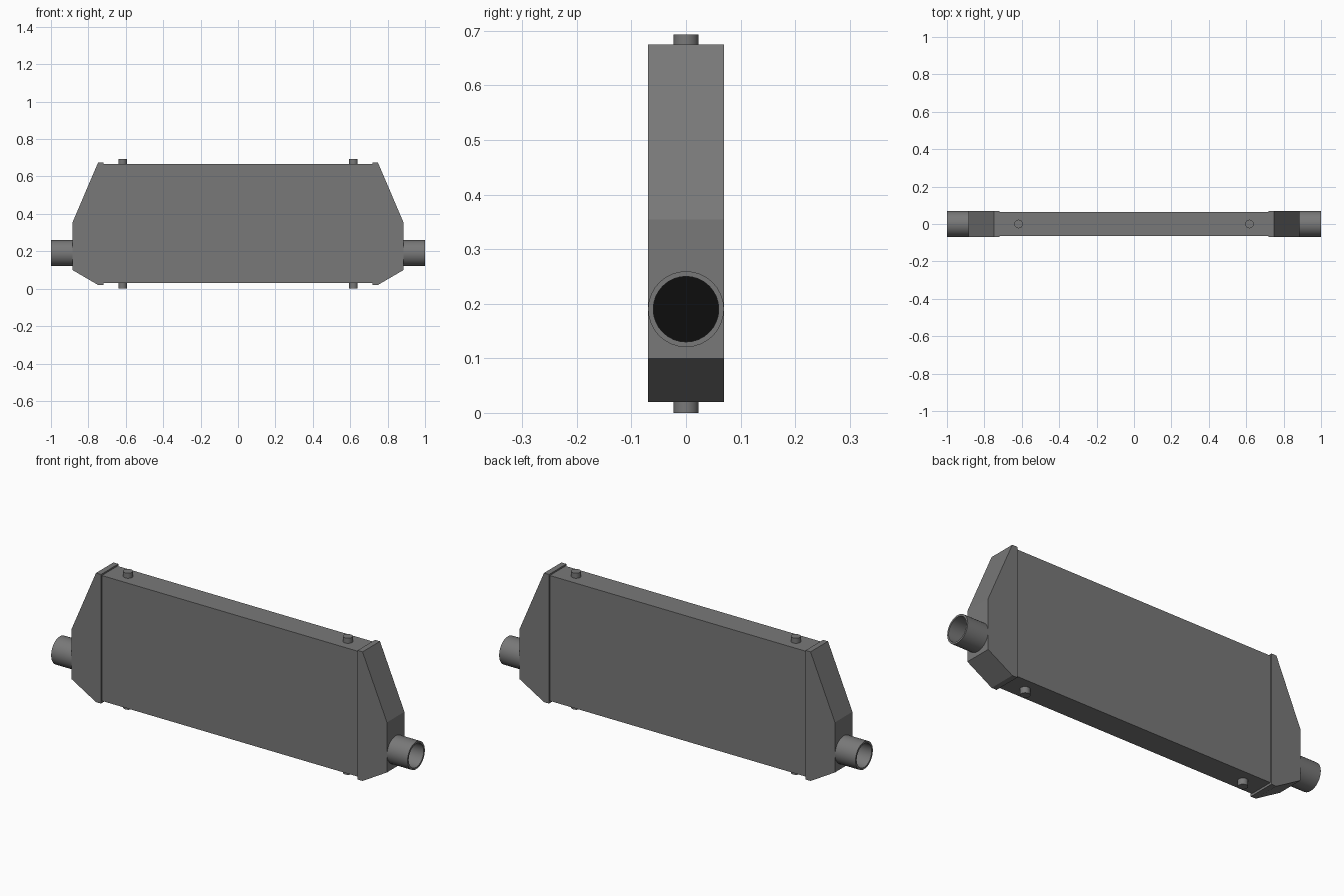
import bpy, bmesh, math

if "Cube" in bpy.data.objects:
    bpy.data.objects.remove(bpy.data.objects["Cube"])


def material(name, value):
    m = bpy.data.materials.new(name)
    m.diffuse_color = (value, value, value, 1)
    m.use_nodes = True
    m.node_tree.nodes["Principled BSDF"].inputs["Base Color"].default_value = m.diffuse_color
    return m


METAL = material("grey_metal", 0.19)
BLACK = material("dark_inside", 0.004)


def finish(name, bm, mat, smooth=False):
    bmesh.ops.recalc_face_normals(bm, faces=bm.faces)
    me = bpy.data.meshes.new(name)
    bm.to_mesh(me)
    bm.free()
    me.materials.append(mat)
    ob = bpy.data.objects.new(name, me)
    bpy.context.collection.objects.link(ob)
    if smooth:
        bpy.ops.object.select_all(action='DESELECT')
        ob.select_set(True)
        bpy.context.view_layer.objects.active = ob
        bpy.ops.object.shade_smooth_by_angle(angle=math.radians(35))
    return ob


def prism(name, profile, half_depth):
    """Extrude an XZ profile symmetrically along Y."""
    bm = bmesh.new()
    face = bm.faces.new([bm.verts.new((x, -half_depth, z)) for x, z in profile])
    new = bmesh.ops.extrude_face_region(bm, geom=[face])["geom"]
    verts = [v for v in new if isinstance(v, bmesh.types.BMVert)]
    bmesh.ops.translate(bm, verts=verts, vec=(0, 2 * half_depth, 0))
    return finish(name, bm, METAL)


def lathe_x(name, profile, z0, mat, n=32, closed=True):
    """Revolve (x, radius) points around a horizontal axis at height z0."""
    bm = bmesh.new()
    rings = [[bm.verts.new((x, r * math.cos(a), z0 + r * math.sin(a)))
              for a in (2 * math.pi * i / n for i in range(n))] for x, r in profile]
    count = len(rings)
    for k in range(count if closed else count - 1):
        a, b = rings[k], rings[(k + 1) % count]
        for i in range(n):
            j = (i + 1) % n
            bm.faces.new((a[i], a[j], b[j], b[i]))
    if not closed:
        bm.faces.new(rings[0])
        bm.faces.new(rings[-1])
    return finish(name, bm, mat, True)


# Core block
prism("core", [(-0.73, 0.031), (0.73, 0.031), (0.73, 0.667), (-0.73, 0.667)], 0.063)

for side, s in (("left", -1), ("right", 1)):
    # Tapered end tank
    tank = [(0.72, 0.02), (0.748, 0.02), (0.885, 0.10), (0.885, 0.354),
            (0.748, 0.675), (0.72, 0.675)]
    prism(side + "_end_tank", [(s * x, z) for x, z in tank], 0.07)

    # Open pipe with a dark floor
    pipe = [(0.88, 0.0695), (1.0, 0.0695), (1.0, 0.060), (0.88, 0.060)]
    lathe_x(side + "_pipe", [(s * x, r) for x, r in pipe], 0.19, METAL)
    lathe_x(side + "_pipe_floor", [(s * 0.882, 0.061), (s * 0.888, 0.061)],
            0.19, BLACK, closed=False)

    # Mounting studs on top and bottom of the core
    for level, z0, z1 in (("top", 0.66, 0.693), ("bottom", 0.0, 0.04)):
        bm = bmesh.new()
        bmesh.ops.create_cone(bm, cap_ends=True, segments=24, radius1=0.023,
                              radius2=0.023, depth=z1 - z0)
        bmesh.ops.translate(bm, verts=bm.verts, vec=(s * 0.617, 0, (z0 + z1) / 2))
        finish(f"{side}_{level}_stud", bm, METAL, True)
